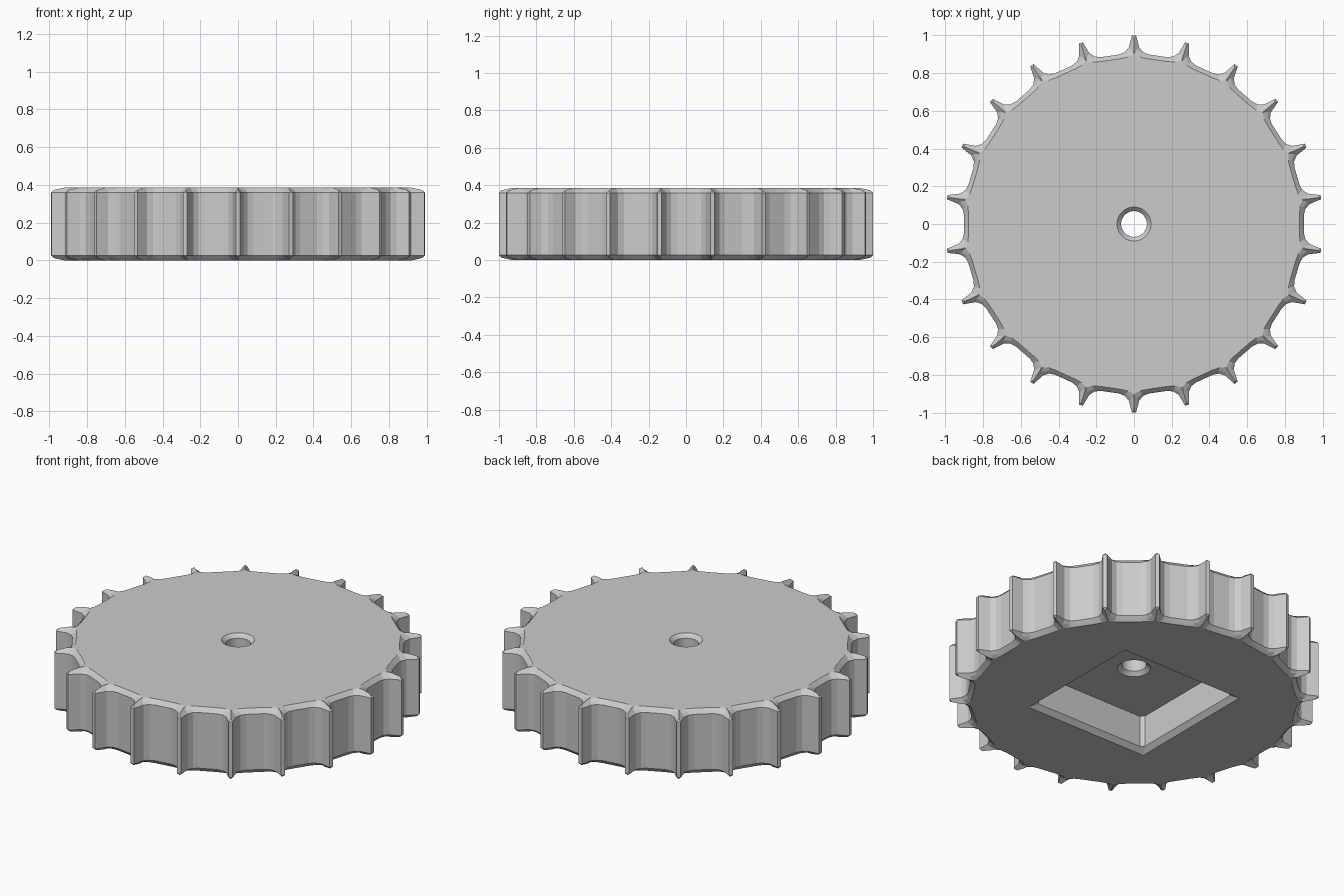
import bpy, bmesh, math

if "Cube" in bpy.data.objects:
    bpy.data.objects.remove(bpy.data.objects["Cube"])

TEETH = 22
HEIGHT = 0.385


def stack(name, rings):
    """Closed solid from rings of points with equal counts, listed bottom to top."""
    bm = bmesh.new()
    loops = [[bm.verts.new((x, y, z)) for x, y in pts] for pts, z in rings]
    n = len(loops[0])
    for low, high in zip(loops, loops[1:]):
        for i in range(n):
            j = (i + 1) % n
            bm.faces.new((low[i], low[j], high[j], high[i]))
    bm.faces.new(loops[0][::-1])
    bm.faces.new(loops[-1])
    bmesh.ops.remove_doubles(bm, verts=bm.verts, dist=1e-5)
    bmesh.ops.recalc_face_normals(bm, faces=bm.faces)
    mesh = bpy.data.meshes.new(name)
    bm.to_mesh(mesh)
    bm.free()
    obj = bpy.data.objects.new(name, mesh)
    bpy.context.collection.objects.link(obj)
    return obj


def toothed(half):
    """Repeat half a tooth (side offset, radius) mirrored around the wheel."""
    tooth = [(s, r) for s, r in reversed(half)] + [(-s, r) for s, r in half]
    pts = []
    for k in range(TEETH):
        a = math.pi / 2 + k * math.tau / TEETH
        c, sn = math.cos(a), math.sin(a)
        side = [(-s, r) for s, r in tooth]
        for s, r in side:
            pts.append((r * c - s * sn, r * sn + s * c))
    return pts


def circle(r, n=48):
    return [(r * math.cos(i * math.tau / n), r * math.sin(i * math.tau / n)) for i in range(n)]


def square(h, cut):
    """Square of half side h with cut corners."""
    d = h - cut
    return [(h, -d), (h, d), (d, h), (-d, h), (-h, d), (-h, -d), (-d, -h), (d, -h)]


# Toothed wheel with chamfered rims that pinch to a ridge on each tooth
full = toothed([(0.011, 1.0), (0.028, 0.935), (0.05, 0.91), (0.08, 0.898)])
mid = toothed([(0.0, 0.985), (0.014, 0.925), (0.042, 0.898), (0.075, 0.887)])
rim = toothed([(0.0, 0.93), (0.003, 0.90), (0.03, 0.885), (0.07, 0.876)])
wheel = stack("toothed_wheel", [
    (rim, 0), (mid, 0.012), (full, 0.026),
    (full, HEIGHT - 0.026), (mid, HEIGHT - 0.012), (rim, HEIGHT)])

# Square pocket underneath and chamfered centre hole
pocket = stack("pocket_cutter", [
    (square(0.435, 0.002), -0.03), (square(0.405, 0.002), 0),
    (square(0.378, 0.02), 0.027), (square(0.378, 0.02), 0.215)])
hole = stack("hole_cutter", [
    (circle(0.09), 0.19), (circle(0.09), 0.215), (circle(0.068), 0.237),
    (circle(0.068), HEIGHT - 0.022), (circle(0.09), HEIGHT), (circle(0.1), HEIGHT + 0.01)])

bpy.context.view_layer.objects.active = wheel
wheel.select_set(True)
for cutter in (pocket, hole):
    mod = wheel.modifiers.new(cutter.name, 'BOOLEAN')
    mod.operation = 'DIFFERENCE'
    mod.solver = 'EXACT'
    mod.object = cutter
    bpy.ops.object.modifier_apply(modifier=mod.name)
    bpy.data.objects.remove(cutter)

# Plain grey finish
grey = bpy.data.materials.new("light_grey")
grey.diffuse_color = (0.6, 0.6, 0.6, 1)
grey.use_nodes = True
grey.node_tree.nodes["Principled BSDF"].inputs["Base Color"].default_value = grey.diffuse_color
wheel.data.materials.clear()
wheel.data.materials.append(grey)
for p in wheel.data.polygons:
    p.material_index = 0
bpy.ops.object.shade_smooth_by_angle(angle=math.radians(12))
